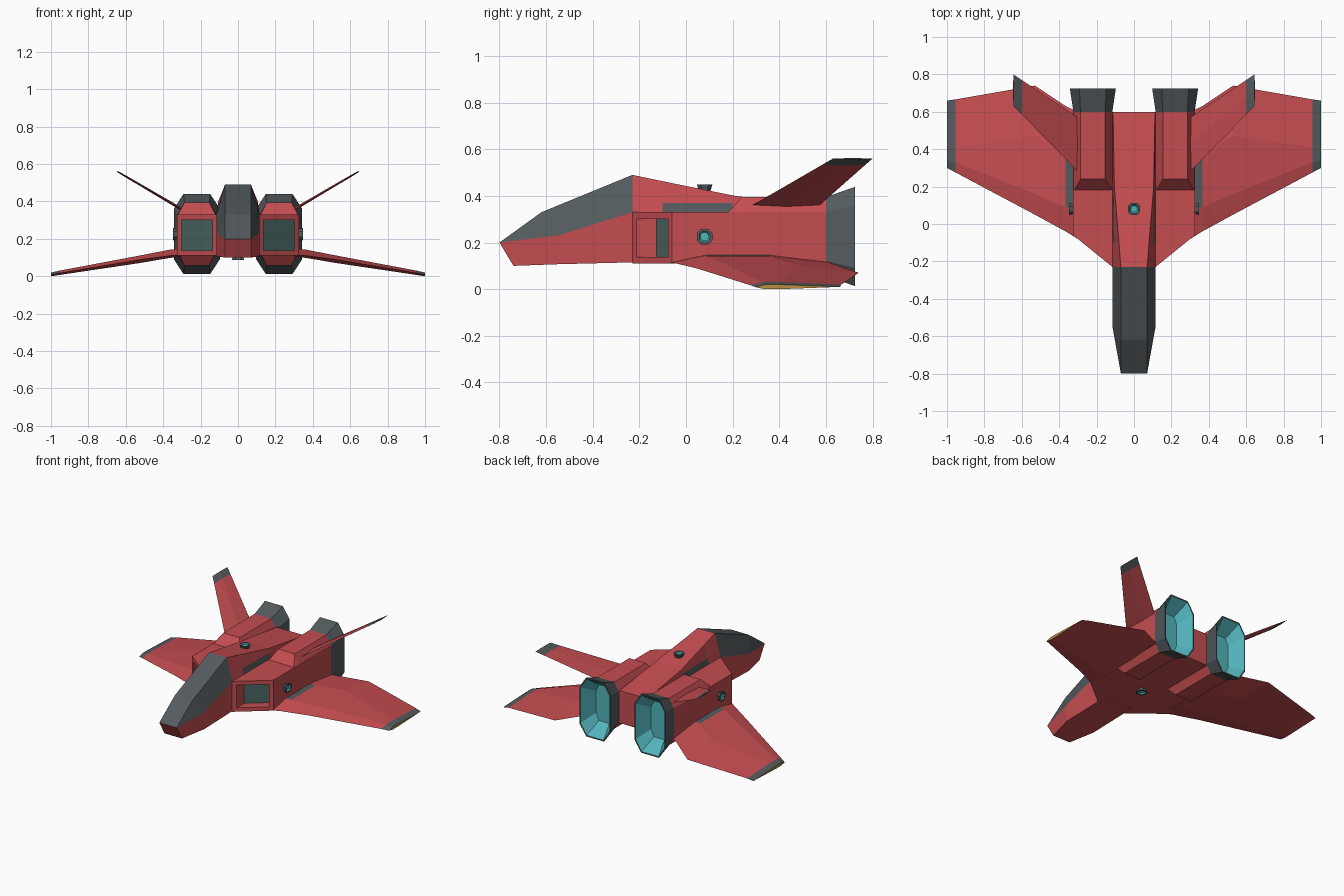
import bpy, bmesh
from mathutils import Vector

if "Cube" in bpy.data.objects:
    bpy.data.objects.remove(bpy.data.objects["Cube"])


def material(name, r, g, b):
    m = bpy.data.materials.new(name)
    m.diffuse_color = (r, g, b, 1)
    m.use_nodes = True
    m.node_tree.nodes["Principled BSDF"].inputs["Base Color"].default_value = m.diffuse_color
    return m


MATS = [material("hull red", .56, .074, .082), material("dark grey", .088, .105, .112),
        material("glow cyan", .085, .46, .50), material("intake grey green", .065, .13, .12),
        material("gold", .5, .27, .05)]
RED, GREY, CYAN, INTAKE, GOLD = range(5)


def finish(name, bm, mirror=False):
    bmesh.ops.remove_doubles(bm, verts=bm.verts, dist=1e-5)
    bmesh.ops.recalc_face_normals(bm, faces=bm.faces)
    me = bpy.data.meshes.new(name)
    bm.to_mesh(me)
    bm.free()
    ob = bpy.data.objects.new(name, me)
    bpy.context.collection.objects.link(ob)
    for m in MATS:
        me.materials.append(m)
    if mirror:
        ob.modifiers.new("mirror", "MIRROR").use_mirror_merge = False
    return ob


def loft(name, rings, rule, end_mat=RED, mirror=False):
    """Skin closed rings; rule(segment, side) gives the material."""
    bm = bmesh.new()
    vs = [[bm.verts.new(p) for p in ring] for ring in rings]
    n = len(rings[0])
    for s in range(len(vs) - 1):
        for j in range(n):
            k = (j + 1) % n
            f = bm.faces.new((vs[s][j], vs[s][k], vs[s + 1][k], vs[s + 1][j]))
            f.material_index = rule(s, j)
    bm.faces.new(vs[0])
    bm.faces.new(vs[-1]).material_index = end_mat
    return finish(name, bm, mirror)


# Fuselage: half sections (bottom, side, band, top), nose to tail
halves = [
    [(.07, -.74, .10), (.07, -.8, .2), (.07, -.8, .2), (.07, -.8, .2)],
    [(.115, -.55, .107), (.115, -.55, .23), (.104, -.567, .255), (.07, -.62, .33)],
    [(.115, -.23, .115), (.115, -.23, .33), (.104, -.23, .37), (.07, -.23, .49)],
    [(.115, -.1, .11), (.115, -.1, .33), (.105, -.1, .37), (.08, -.1, .463)],
    [(.115, .2, .11), (.115, .2, .33), (.11, .2, .37), (.105, .2, .402)],
    [(.115, .6, .11), (.115, .6, .33), (.114, .6, .338), (.112, .6, .345)],
]
rings = [h + [(-x, y, z) for x, y, z in reversed(h)] for h in halves]


def fuselage_colour(s, j):
    if s < 2 and 1 <= j <= 5:          # canopy
        return GREY
    return GREY if s == 3 and j in (1, 5) else RED   # painted band


loft("fuselage", rings, fuselage_colour)

# Side bodies with slanted, recessed intakes
bm = bmesh.new()
outline = [(.1, -.23), (.115, -.23), (.325, -.06), (.325, .6), (.1, .6)]
low = [bm.verts.new((x, y, .11)) for x, y in outline]
high = [bm.verts.new((x, y, .33)) for x, y in outline]
bm.faces.new(low)
bm.faces.new(high)
sides = [bm.faces.new((low[i], low[(i + 1) % 5], high[(i + 1) % 5], high[i])) for i in range(5)]
front = sides[1]
bmesh.ops.recalc_face_normals(bm, faces=bm.faces)
bmesh.ops.inset_individual(bm, faces=[front], thickness=.04)
pit = bmesh.ops.extrude_face_region(bm, geom=[front])["geom"]
bmesh.ops.translate(bm, vec=(0, .085, 0), verts=[g for g in pit if isinstance(g, bmesh.types.BMVert)])
for g in pit:
    if isinstance(g, bmesh.types.BMFace):
        g.material_index = INTAKE
if front.is_valid and not any(g is front for g in pit):
    bm.faces.remove(front)
finish("intake_body", bm, True)


# Engines: chamfered nacelle, flared nozzle, glowing inside
def engine_ring(y, w, h, c, H):
    pts = [(w, -h), (w, h), (c, H), (-c, H), (-w, h), (-w, -h), (-c, -H), (c, -H)]
    return [(.22 + a, y, .226 + b) for a, b in pts]


engine = [(.18, .104, .103, .1, .103), (.24, .104, .105, .066, .169), (.6, .104, .105, .066, .169),
          (.725, .123, .135, .072, .213), (.725, .116, .128, .068, .204), (.62, .065, .08, .042, .13)]
loft("engine", [engine_ring(*e) for e in engine],
     lambda s, j: (RED, RED, GREY, GREY, CYAN)[s], CYAN, True)

# Wings: x, then y of leading edge / two chord lines / trailing edge, then z of edge, top, trailing edge, bottom
wing = [(.3, -.08, .08, .36, .6, .115, .148, .12, .105),
        (.365, -.04, .09, .36, .63, .11, .142, .108, .098),
        (.53, .05, .16, .47, .74, .088, .11, .07, .07),
        (.955, .276, .33, .41, .666, .017, .03, .02, .007),
        (1, .3, .34, .4, .66, .008, .02, .01, 0)]
rings = [[(x, a, e), (x, b, t), (x, c, t), (x, d, r), (x, c, u), (x, b, u)]
         for x, a, b, c, d, e, t, r, u in wing]
loft("wing", rings, lambda s, j: GREY if (s == 0 and j == 1) or (s == 3 and j < 3) else RED, GOLD, True)

# Canted tail fins with grey tips
fin = [(.27, .34, .25, .55, .008), (.6, .534, .585, .77, .005), (.645, .56, .63, .8, .003)]
rings = [[(x, a, z), (x - t * .5, (a + b) / 2, z + t * .86), (x, b, z),
          (x + t * .5, (a + b) / 2, z - t * .86)] for x, z, a, b, t in fin]
loft("tail_fin", rings, lambda s, j: GREY if s else RED, GREY, True)


# Small manoeuvring thrusters: flared bowls with glowing cores
def thruster(name, base, axis, mirror=False):
    axis = Vector(axis)
    u = Vector((0, 1, 0))
    v = axis.cross(u)

    def ring(r, d):
        k = r * .5
        pts = [(r, -k), (r, k), (k, r), (-k, r), (-r, k), (-r, -k), (-k, -r), (k, -r)]
        return [Vector(base) + axis * d + u * a + v * b for a, b in pts]

    loft(name, [ring(.02, -.02), ring(.033, .022), ring(.023, .022), ring(.017, .012)],
         lambda s, j: CYAN if s == 2 else GREY, CYAN, mirror)


thruster("top_thruster", (0, .08, .426), (0, 0, 1))
thruster("bottom_thruster", (0, .08, .11), (0, 0, -1))
thruster("side_thruster", (.325, .08, .225), (1, 0, 0), True)
